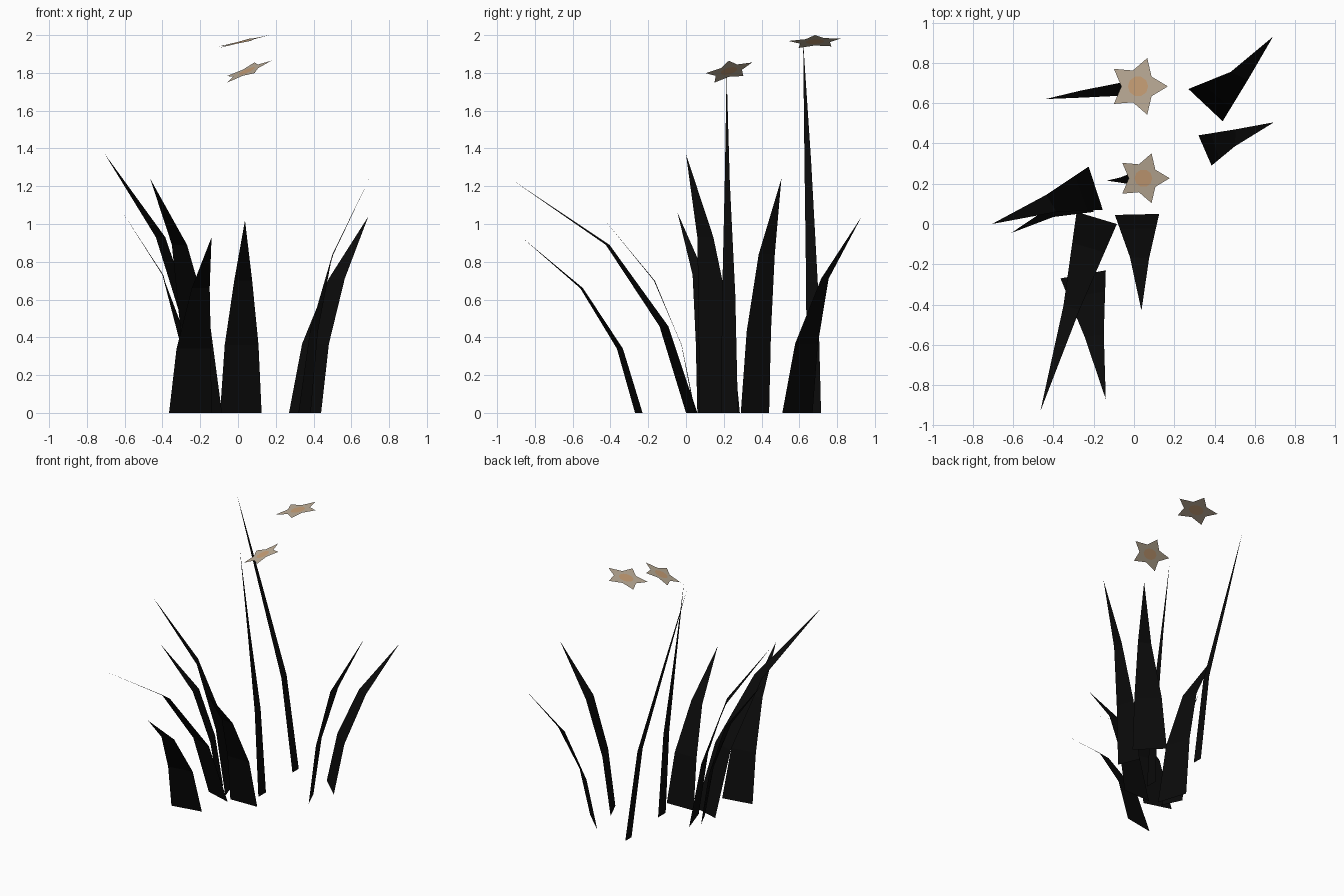
import bpy, bmesh, math
from mathutils import Vector

cube = bpy.data.objects.get("Cube")
if cube:
    bpy.data.objects.remove(cube, do_unlink=True)


def make_material(name, colour):
    mat = bpy.data.materials.new(name)
    mat.use_nodes = True
    mat.diffuse_color = (*colour, 1)
    shader = next(n for n in mat.node_tree.nodes if n.type == 'BSDF_PRINCIPLED')
    shader.inputs["Base Color"].default_value = (*colour, 1)
    return mat


leaf_black = make_material("leaf black", (.003, .003, .003))
petal_cream = make_material("petal cream", (.52, .43, .32))
centre_orange = make_material("centre orange", (.6, .36, .19))


def finish(bm, name, materials):
    mesh = bpy.data.meshes.new(name)
    bm.to_mesh(mesh)
    bm.free()
    for mat in materials:
        mesh.materials.append(mat)
    obj = bpy.data.objects.new(name, mesh)
    bpy.context.collection.objects.link(obj)
    return obj


def blade(name, root, bend, bend_height, tip):
    """Flat ribbon: a root edge, a lower bend, an upper bend and a pointed tip."""
    bm = bmesh.new()
    roots = [Vector((*p, 0)) for p in root]
    bends = [Vector((*p, bend_height)) for p in bend]
    lower = []
    for a, b in zip(roots, bends):
        point = a.lerp(b, .33)          # leans out slowly at first
        point.z = bend_height * .515
        lower.append(point)
    rows = [[bm.verts.new(p) for p in row] for row in (roots, lower, bends)]
    for (a, b), (c, d) in zip(rows, rows[1:]):
        bm.faces.new((a, b, d, c))
    bm.faces.new((*rows[-1], bm.verts.new(tip)))
    return finish(bm, name, [leaf_black])


def flower(name, centre, radius, slope_x, slope_y):
    """Flat five-pointed star with a round centre, tilted by two slopes."""
    bm = bmesh.new()
    points = 5

    def vert(r, i):
        angle = math.pi * i / points
        x, y = r * math.cos(angle), r * math.sin(angle)
        return bm.verts.new(Vector(centre) + Vector((x, y, x * slope_x + y * slope_y)))

    count = points * 2
    outline = [vert(radius * (.56 if i % 2 else 1), i) for i in range(count)]
    ring = [vert(radius * .34, i) for i in range(count)]
    for i in range(count):
        j = (i + 1) % count
        bm.faces.new((ring[i], outline[i], outline[j], ring[j]))
    bm.faces.new(ring).material_index = 1
    return finish(bm, name, [petal_cream, centre_orange])


# Broad leaves
blade("back_left_leaf", [(.27, .67), (.44, .51)], [(.48, .755), (.565, .715)],
      .71, (.69, .93, 1.04))
blade("left_leaf", [(.32, .44), (.385, .29)], [(.505, .47), (.5, .385)],
      .84, (.695, .505, 1.24))
blade("right_tall_leaf", [(-.225, .285), (-.155, .07)], [(-.435, .145), (-.385, .06)],
      .93, (-.705, 0, 1.37))
blade("right_short_leaf", [(-.265, .2), (-.2, .06)], [(-.395, .1), (-.4, .035)],
      .73, (-.61, -.045, 1.06))
blade("front_long_leaf", [(-.285, .06), (-.085, 0)], [(-.35, -.405), (-.27, -.425)],
      .89, (-.465, -.93, 1.24))
blade("front_short_leaf", [(-.365, -.27), (-.14, -.23)], [(-.245, -.56), (-.15, -.545)],
      .66, (-.14, -.87, .93))
blade("middle_leaf", [(-.095, .045), (.125, .05)], [(-.02, -.165), (.075, -.17)],
      .7, (.037, -.43, 1.02))

# Tall thin stems
blade("back_stem", [(.005, .715), (.005, .64)], [(-.265, .662), (-.265, .627)],
      1.34, (-.44, .62, 1.97))
blade("front_stem", [(.04, .275), (.04, .185)], [(-.065, .232), (-.065, .205)],
      1.22, (-.135, .215, 1.8))

# Star flowers
flower("back_flower", (.02, .683, 1.965), .148, .24, .05)
flower("front_flower", (.047, .227, 1.81), .13, .42, .23)
